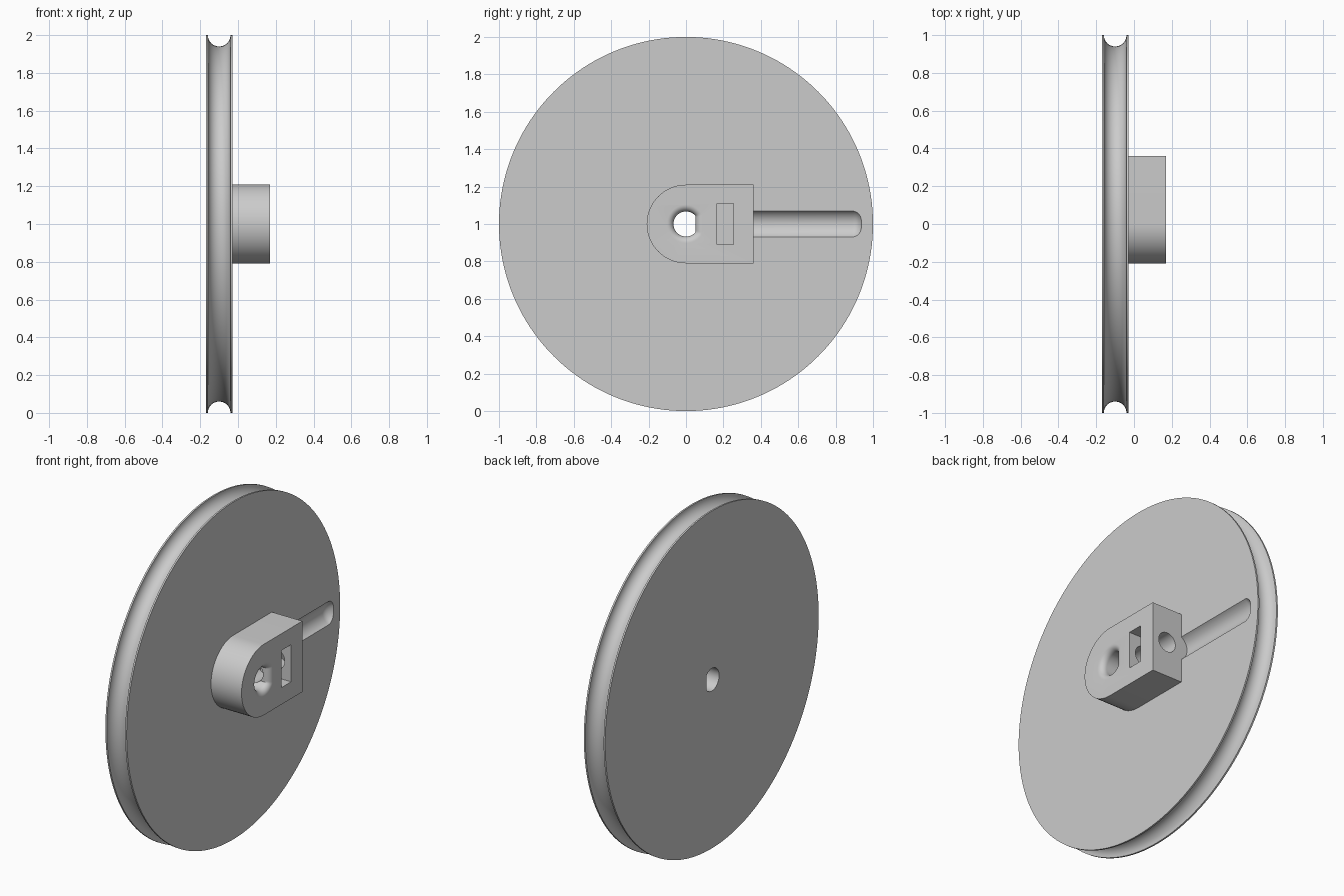
import bpy, bmesh
from math import sin, cos, pi, radians
from mathutils import Vector

if "Cube" in bpy.data.objects:
    bpy.data.objects.remove(bpy.data.objects["Cube"], do_unlink=True)

grey = bpy.data.materials.new("grey_plastic")
grey.use_nodes = True
grey.diffuse_color = (0.6, 0.6, 0.6, 1)
grey.node_tree.nodes["Principled BSDF"].inputs["Base Color"].default_value = (0.6, 0.6, 0.6, 1)

CENTRE = Vector((0, 0, 1))
BACK, FACE, FRONT = -0.17, -0.03, 0.17     # wheel back, wheel face, hub front
SCREW_X = 0.07


def loft(name, rings):
    """Skin a stack of equal rings and cap both ends."""
    bm = bmesh.new()
    loops = [[bm.verts.new(CENTRE + Vector(p)) for p in ring] for ring in rings]
    for a, b in zip(loops, loops[1:]):
        for i in range(len(a)):
            j = (i + 1) % len(a)
            bm.faces.new((a[i], a[j], b[j], b[i]))
    bm.faces.new(loops[0])
    bm.faces.new(loops[-1])
    bmesh.ops.recalc_face_normals(bm, faces=bm.faces)
    mesh = bpy.data.meshes.new(name)
    bm.to_mesh(mesh)
    bm.free()
    mesh.materials.append(grey)
    obj = bpy.data.objects.new(name, mesh)
    bpy.context.collection.objects.link(obj)
    return obj


def turns(n):
    return [2 * pi * i / n for i in range(n)]


def ring_x(x, r, n):
    return [(x, r * cos(a), r * sin(a)) for a in turns(n)]


def ring_y(y, r, x, n=48):
    return [(x + r * cos(a), y, r * sin(a)) for a in turns(n)]


def d_ring(x, grow=0.0):
    """Round shaft outline with one flat on the +y side."""
    r, flat = 0.067 + grow, 0.052 + grow
    return [(x, min(r * cos(a), flat), r * sin(a)) for a in turns(64)]


def cut(obj, cutters):
    bpy.context.view_layer.objects.active = obj
    for c in cutters:
        mod = obj.modifiers.new("cut", "BOOLEAN")
        mod.operation, mod.solver, mod.object = "DIFFERENCE", "EXACT", c
        bpy.ops.object.modifier_apply(modifier=mod.name)


def smooth(obj):
    bpy.ops.object.select_all(action="DESELECT")
    obj.select_set(True)
    bpy.context.view_layer.objects.active = obj
    bpy.ops.object.shade_smooth_by_angle(angle=radians(30))


# Wheel with a half-round rope groove in its rim
mid, groove = (BACK + FACE) / 2, 0.06
profile = [(BACK, 1)]
profile += [(mid - groove * cos(pi * i / 16), 1 - groove * sin(pi * i / 16)) for i in range(17)]
profile += [(FACE, 1)]
wheel = loft("grooved_wheel", [ring_x(x, r, 160) for x, r in profile])

# Hub block: half-round on one side, square on the other
arc = [pi / 2 + pi * i / 32 for i in range(33)]
outline = [(0.21 * cos(a), 0.21 * sin(a)) for a in arc] + [(0.36, -0.21), (0.36, 0.21)]
hub = loft("hub_block", [[(x, y, z) for y, z in outline] for x in (FACE, FRONT)])

# Shaft bore, flared with a round at the hub front
flare = 0.035
bore = [d_ring(BACK - 0.1), d_ring(FRONT - flare)]
bore += [d_ring(FRONT - flare + flare * sin(a), flare * (1 - cos(a)))
         for a in (pi / 2 * i / 8 for i in range(1, 9))]
bore += [d_ring(FRONT + 0.05, flare)]
shaft_cutter = loft("shaft_cutter", bore)

# Set-screw hole and nut pocket in the hub
screw_cutter = loft("screw_cutter", [ring_y(y, 0.058, SCREW_X) for y in (0, 0.5)])
nut_cutter = loft("nut_cutter", [[(x, y, z) for y, z in
                  ((0.165, -0.11), (0.255, -0.11), (0.255, 0.11), (0.165, 0.11))]
                  for x in (FACE - 0.05, FRONT + 0.05)])

# Screwdriver channel in the wheel face, with a rounded outer end
radius, end, round_end = 0.08, 0.94, 0.05
path = [(0.36, radius)]
path += [(end - round_end * (1 - sin(a)), radius - round_end * (1 - cos(a)))
         for a in (pi / 2 * i / 8 for i in range(9))]
channel_cutter = loft("channel_cutter", [ring_y(y, r, 0.01) for y, r in path])

cut(wheel, [shaft_cutter, channel_cutter])
cut(hub, [shaft_cutter, screw_cutter, nut_cutter])
for c in (shaft_cutter, screw_cutter, nut_cutter, channel_cutter):
    bpy.data.objects.remove(c, do_unlink=True)
for part in (wheel, hub):
    smooth(part)
